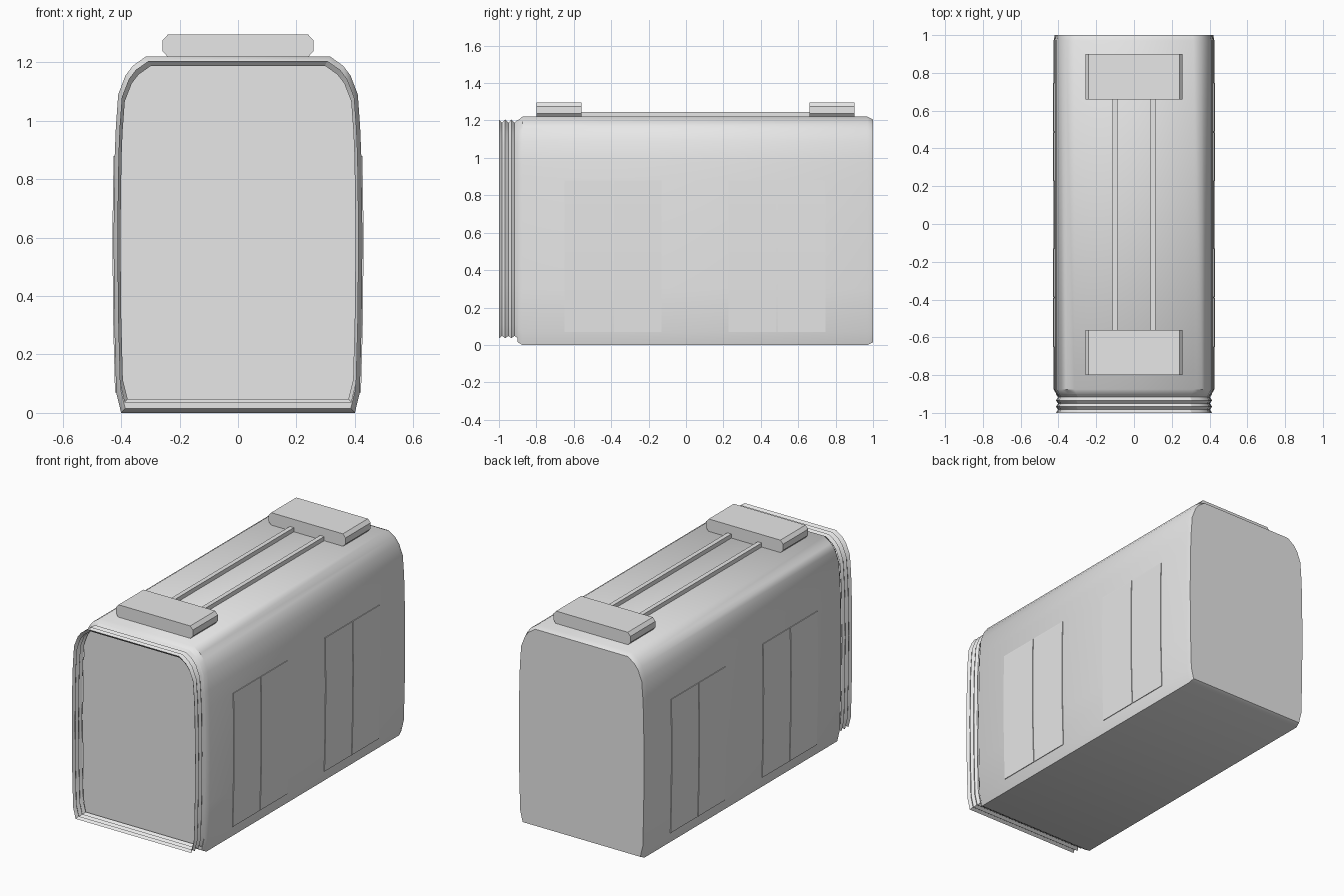
import bpy, bmesh

cube = bpy.data.objects.get("Cube")
if cube:
    bpy.data.objects.remove(cube, do_unlink=True)

# One plain grey for the whole carriage
grey = bpy.data.materials.new("light_grey")
grey.use_nodes = True
grey.diffuse_color = (0.8, 0.8, 0.8, 1)
grey.node_tree.nodes["Principled BSDF"].inputs["Base Color"].default_value = (0.8, 0.8, 0.8, 1)

# Right half of the carriage cross-section, from floor to roof: (x, z)
HEIGHT = 1.22
HALF = [(0.40, 0), (0.417, 0.07), (0.423, 0.3), (0.426, 0.6), (0.422, 0.88),
        (0.418, 0.98), (0.41, 1.09), (0.385, 1.155), (0.36, 1.188), (0.315, HEIGHT)]


def section(width=1.0, low=0.0, high=HEIGHT):
    """Closed cross-section, narrowed by width and fitted between two heights."""
    right = [(x * width, low + z * (high - low) / HEIGHT) for x, z in HALF]
    return right + [(-x, z) for x, z in reversed(right)]


def finish(name, bm, angle=0.7):
    bmesh.ops.recalc_face_normals(bm, faces=bm.faces)
    mesh = bpy.data.meshes.new(name)
    bm.to_mesh(mesh)
    bm.free()
    mesh.materials.append(grey)
    obj = bpy.data.objects.new(name, mesh)
    bpy.context.collection.objects.link(obj)
    bpy.ops.object.select_all(action='DESELECT')
    obj.select_set(True)
    bpy.context.view_layer.objects.active = obj
    bpy.ops.object.shade_smooth_by_angle(angle=angle)
    return obj


def loft(name, rings, capped=True, angle=0.7):
    """Skin a row of (y, outline) rings."""
    bm = bmesh.new()
    loops = [[bm.verts.new((x, y, z)) for x, z in outline] for y, outline in rings]
    for a, b in zip(loops, loops[1:]):
        for i in range(len(a)):
            j = (i + 1) % len(a)
            bm.faces.new((a[i], a[j], b[j], b[i]))
    if capped:
        bm.faces.new(loops[0])
        bm.faces.new(loops[-1])
    return finish(name, bm, angle)


def prism(name, outline, y0, y1, angle=0.5):
    return loft(name, [(y0, outline), (y1, outline)], angle=angle)


# Body shell with softened ends
loft("carriage_body", [
    (-0.9, section(0.965, 0.015, 1.20)),
    (-0.875, section()),
    (0.97, section()),
    (1.0, section(0.985, 0.015, 1.205)),
])

# Open folding gangway at the front
ridge = section(0.97, 0.036, 1.205)
valley = section(0.945, 0.048, 1.188)
STEPS = 6
loft("gangway_bellows",
     [(-1 + 0.1 * i / STEPS, valley if i % 2 else ridge) for i in range(STEPS + 1)],
     capped=False, angle=0.4)

# Sliding doors: two thin leaves per doorway, following the curve of the wall
wall = [p for p in HALF if 0.07 <= p[1] <= 0.88]
for side, label in ((1, "left"), (-1, "right")):
    for centre, place in ((-0.39, "front"), (0.487, "rear")):
        for n in (0, 1):
            start = centre + (0.003 if n else -0.26)
            outer = [(side * (x + 0.004), z) for x, z in wall]
            inner = [(side * (x - 0.004), z) for x, z in reversed(wall)]
            prism(f"{place}_{label}_door_leaf_{n + 1}", outer + inner, start, start + 0.257)

# Roof equipment boxes with bevelled sides
box = [(0.24, 1.218), (0.258, 1.238), (0.258, 1.275), (0.24, 1.295)]
box += [(-x, z) for x, z in reversed(box)]
prism("front_roof_unit", box, -0.8, -0.56)
prism("rear_roof_unit", box, 0.66, 0.9)

# Twin conduits joining the roof boxes
for side, label in ((1, "left"), (-1, "right")):
    bar = [(side * x, z) for x, z in ((0.088, 1.21), (0.115, 1.21), (0.115, 1.245), (0.088, 1.245))]
    prism(f"{label}_roof_conduit", bar, -0.56, 0.66)
